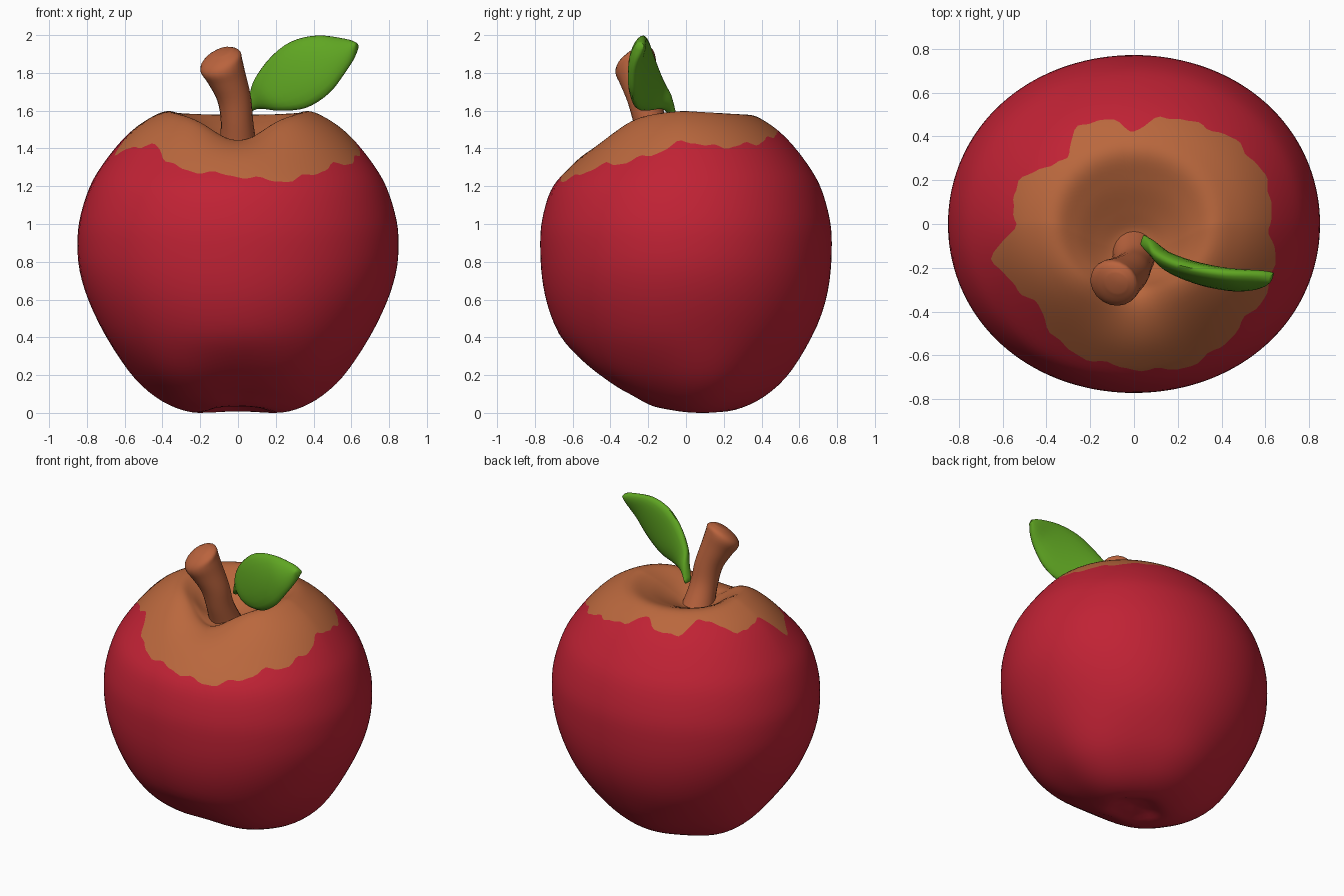
import bpy, bmesh, math
from mathutils import Vector

cube = bpy.data.objects.get("Cube")
if cube:
    bpy.data.objects.remove(cube, do_unlink=True)


def material(name, rgb):
    mat = bpy.data.materials.new(name)
    mat.use_nodes = True
    mat.diffuse_color = (*rgb, 1)
    mat.node_tree.nodes["Principled BSDF"].inputs["Base Color"].default_value = (*rgb, 1)
    return mat


RED = material("apple red", (0.53, 0.016, 0.035))
TAN = material("top brown", (0.49, 0.137, 0.047))
BARK = material("stem brown", (0.49, 0.125, 0.047))
GREEN = material("leaf green", (0.115, 0.38, 0.016))


def smooth(a, b, x):
    t = min(max((x - a) / (b - a), 0), 1)
    return t * t * (3 - 2 * t)


def spline(pts, t, closed=False):
    """Point on a smooth curve through pts, t counted in points."""
    n = len(pts)
    i = int(math.floor(t)) if closed else min(max(int(t), 0), n - 2)
    f = t - i
    pick = (lambda k: Vector(pts[k % n])) if closed else (lambda k: Vector(pts[min(max(k, 0), n - 1)]))
    a, b, c, d = (pick(i + k) for k in (-1, 0, 1, 2))
    return b + 0.5 * f * (c - a + f * (2 * a - 5 * b + 4 * c - d + f * (3 * (b - c) + d - a)))


def loft(name, rings, mats, rule=lambda ring: 0):
    """Skin closed rings of points and close both ends."""
    bm = bmesh.new()
    loops = [[bm.verts.new(p) for p in ring] for ring in rings]
    n = len(loops[0])
    for k, (a, b) in enumerate(zip(loops, loops[1:])):
        for i in range(n):
            j = (i + 1) % n
            bm.faces.new((a[i], a[j], b[j], b[i])).material_index = rule(k)
    for loop, k in ((loops[0], 0), (loops[-1], len(loops))):
        mid = bm.verts.new(sum((v.co for v in loop), Vector()) / n)
        for i in range(n):
            bm.faces.new((loop[i], loop[(i + 1) % n], mid)).material_index = rule(k)
    bmesh.ops.recalc_face_normals(bm, faces=bm.faces)
    mesh = bpy.data.meshes.new(name)
    bm.to_mesh(mesh)
    bm.free()
    for m in mats:
        mesh.materials.append(m)
    obj = bpy.data.objects.new(name, mesh)
    bpy.context.collection.objects.link(obj)
    bpy.ops.object.select_all(action='DESELECT')
    obj.select_set(True)
    bpy.context.view_layer.objects.active = obj
    bpy.ops.object.shade_smooth_by_angle(angle=math.radians(60))
    return obj


# Apple body: radius and height from the top hollow to the bottom hollow
PROFILE = [(0.01, 1.42), (0.09, 1.43), (0.17, 1.465), (0.27, 1.52), (0.37, 1.555), (0.48, 1.51),
           (0.6, 1.42), (0.72, 1.29), (0.79, 1.18), (0.837, 1.03), (0.85, 0.9), (0.838, 0.75),
           (0.785, 0.58), (0.685, 0.38), (0.56, 0.2), (0.44, 0.09), (0.32, 0.025), (0.2, 0.0),
           (0.1, 0.03), (0.01, 0.045)]
# Reach of the brown patch, every 15 degrees from +x
PATCH = [.62, .64, .62, .59, .54, .51, .43, .50, .50, .43, .52, .57,
         .54, .66, .61, .58, .64, .65, .66, .69, .69, .67, .68, .66]


def apple_point(angle, t):
    r, z = spline(PROFILE, t)
    r = max(r, 0.005)
    c, s = math.cos(angle), math.sin(angle)
    top = smooth(1.1, 1.5, z) if t > 4 else 1
    low = smooth(0.45, 0.05, z)
    ring = smooth(0.05, 0.35, r)
    # the rim is lifted, with a groove running out to the front
    lift = 0.043 - 0.02 * max(s, 0) - (0.045 + 0.06 * smooth(0.4, 0.7, r)) * max(-s, 0) ** 1.5
    groove = 0.11 * math.exp(-(math.acos(max(-1, min(1, -s))) / 0.5) ** 2) * smooth(0.68, 0.35, r)
    z += top * ring * (lift - groove)
    # the base tapers towards the front
    z += low * smooth(0.05, 0.35, r) * (0.04 * s * s - 0.035 * s)
    r *= 1 - 0.03 * low * math.cos(5 * angle + math.pi / 2) + 0.008 * math.sin(2 * angle) ** 2
    y = r * s * (0.908 + 0.045 * smooth(0.85, 0.4, z))
    if t < 5:
        y -= 0.1 * smooth(0.4, 0.1, r)
    return Vector((r * c, y, z))


def patch_edge(angle):
    """Profile position where the patch ends in this direction."""
    reach = spline([(p, 0) for p in PATCH], angle / math.tau * len(PATCH), True)[0]
    reach += 0.009 * math.sin(angle * 19) + 0.004 * math.sin(angle * 37 + 1)
    lo, hi = 4.0, 10.0
    for _ in range(25):
        mid = (lo + hi) / 2
        p = apple_point(angle, mid)
        lo, hi = (mid, hi) if p.xy.length < reach else (lo, mid)
    return lo


SEG, TOP_RINGS, LOW_RINGS = 144, 28, 44
angles = [math.tau * i / SEG for i in range(SEG)]
edges = [patch_edge(a) for a in angles]
last = len(PROFILE) - 1
rings = []
for k in range(TOP_RINGS + LOW_RINGS + 1):
    ring = []
    for a, e in zip(angles, edges):
        if k <= TOP_RINGS:
            t = e * k / TOP_RINGS
        else:
            t = e + (last - e) * (k - TOP_RINGS) / LOW_RINGS
        ring.append(apple_point(a, t))
    rings.append(ring)
base = min(p.z for ring in rings for p in ring)
for ring in rings:
    for p in ring:
        p.z -= base * smooth(0.5, 0.1, p.z)
loft("apple_body", rings, [TAN, RED], lambda k: 0 if k < TOP_RINGS else 1)

# Stem: path points with radius, swelling to a blunt head that leans forward
STEM = [(0.0, -0.11, 1.34, 0.12), (0.0, -0.14, 1.42, 0.1), (-0.005, -0.19, 1.54, 0.086),
        (-0.02, -0.22, 1.66, 0.09), (-0.06, -0.25, 1.77, 0.103), (-0.088, -0.267, 1.84, 0.115),
        (-0.085, -0.27, 1.885, 0.1), (-0.08, -0.27, 1.915, 0.05)]
rings = []
for k in range(29):
    t = k * (len(STEM) - 1) / 28
    p = spline(STEM, t)
    axis = Vector((-0.3 * smooth(2, 5, t), -0.2 - 0.25 * smooth(3, 5, t), 1)).normalized()
    u = axis.cross(Vector((0, 1, 0))).normalized()
    v = axis.cross(u)
    rings.append([p.xyz + p.w * (math.cos(a) * u + math.sin(a) * v)
                  for a in (math.tau * i / 20 for i in range(20))])
loft("stem", rings, [BARK])

# Leaf: matching points on its upper and lower edges, the lower one further forward
UPPER = [(.035, -.07, 1.59), (.065, -.09, 1.69), (.09, -.13, 1.77), (.17, -.175, 1.88),
         (.28, -.205, 1.965), (.42, -.225, 1.998), (.57, -.23, 1.98), (.628, -.24, 1.96)]
LOWER = [(.04, -.075, 1.57), (.10, -.13, 1.61), (.22, -.215, 1.6), (.36, -.26, 1.615),
         (.48, -.285, 1.69), (.56, -.285, 1.79), (.61, -.27, 1.87), (.632, -.25, 1.93)]
rings = []
for k in range(29):
    t = k * (len(UPPER) - 1) / 28
    top, low = spline(UPPER, t), spline(LOWER, t)
    mid, half = (top + low) / 2, (top - low) / 2
    out = half.cross(Vector((0.85, -0.2, 0.5))).normalized()
    thick = 0.024 + 0.024 * math.sin(math.pi * k / 28)
    rings.append([mid + math.cos(a) * half + math.sin(a) * thick * out
                  for a in (math.tau * i / 20 for i in range(20))])
loft("leaf", rings, [GREEN])
